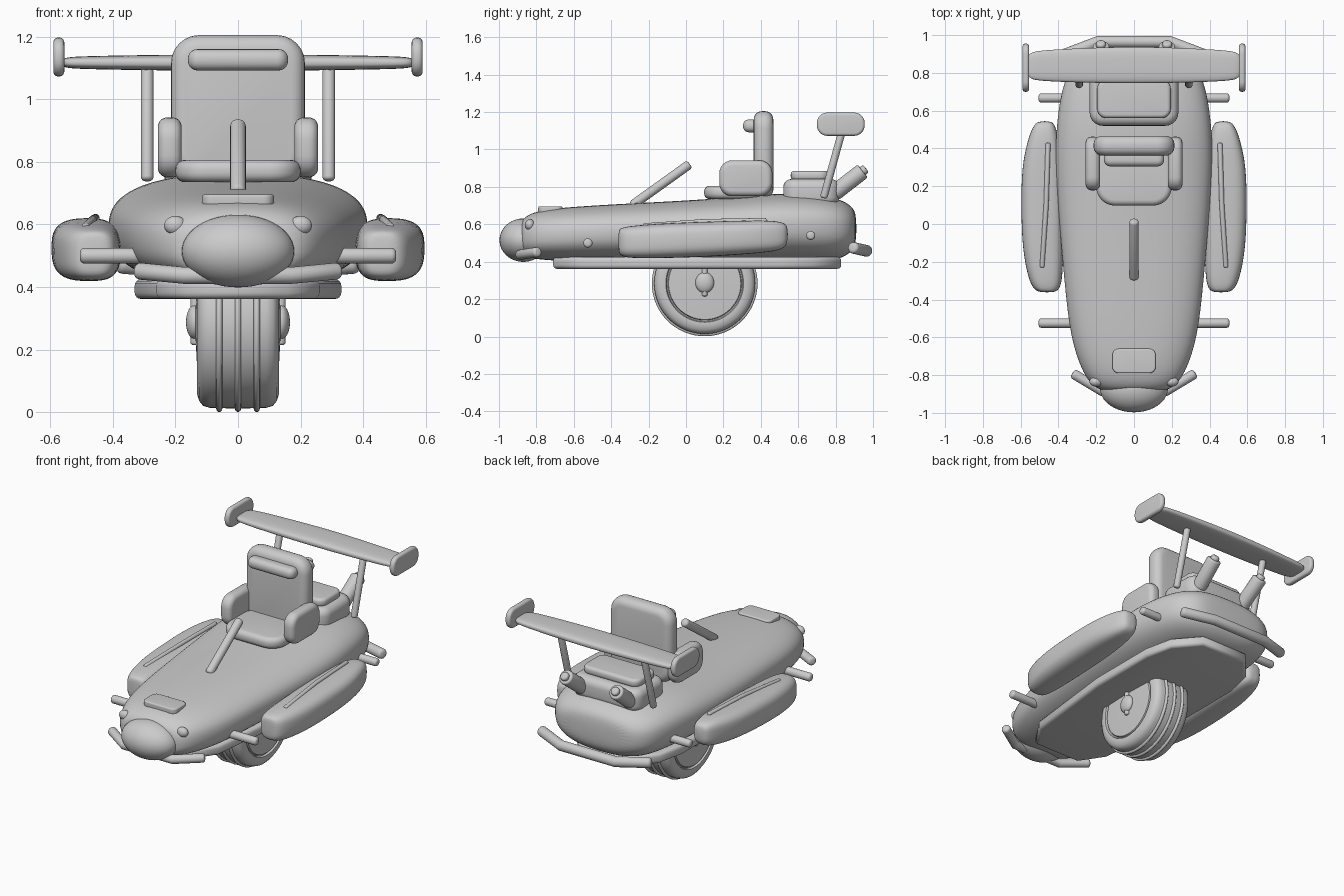
import bpy, bmesh, math
from mathutils import Vector

if "Cube" in bpy.data.objects:
    bpy.data.objects.remove(bpy.data.objects["Cube"])

GREY = bpy.data.materials.new("plain grey")
GREY.diffuse_color = (0.6, 0.6, 0.6, 1)
GREY.use_nodes = True
GREY.node_tree.nodes["Principled BSDF"].inputs["Base Color"].default_value = GREY.diffuse_color


def finish(name, bm, angle=40):
    bmesh.ops.recalc_face_normals(bm, faces=bm.faces)
    me = bpy.data.meshes.new(name)
    bm.to_mesh(me)
    bm.free()
    ob = bpy.data.objects.new(name, me)
    bpy.context.collection.objects.link(ob)
    me.materials.append(GREY)
    me.shade_smooth()
    me.set_sharp_from_angle(angle=math.radians(angle))
    return ob


def bevel(ob, width, segs=4, angle=50):
    m = ob.modifiers.new("round", 'BEVEL')
    m.width, m.segments = width, segs
    m.limit_method, m.angle_limit = 'ANGLE', math.radians(angle)
    ob.data.set_sharp_from_angle(angle=math.pi)
    return ob


def loft(name, stations, power=2.5, n=32, smooth=2):
    """Rounded sections along y: (y, half width, centre x, z bottom, z widest, z top)."""
    bm, rings = bmesh.new(), []
    for y, hw, cx, zb, zm, zt in stations:
        ring = []
        for i in range(n):
            a = 2 * math.pi * i / n
            c, s = math.cos(a), math.sin(a)
            u = math.copysign(abs(c) ** (2 / power), c)
            v = math.copysign(abs(s) ** (2 / power), s)
            z = zm + v * ((zt - zm) if v > 0 else (zm - zb))
            ring.append(bm.verts.new((cx + hw * u, y, z)))
        rings.append(ring)
    for a, b in zip(rings, rings[1:]):
        for i in range(n):
            bm.faces.new((a[i], a[(i + 1) % n], b[(i + 1) % n], b[i]))
    bm.faces.new(rings[0])
    bm.faces.new(rings[-1])
    ob = finish(name, bm, 180)
    if smooth:
        ob.modifiers.new("smooth", 'SUBSURF').levels = smooth
        ob.modifiers["smooth"].render_levels = smooth
    return ob


def box(name, lo, hi, r, corner=0):
    """Rounded box from min to max corner; 'corner' pre-rounds the edges along the thin axis."""
    lo, hi = Vector(lo), Vector(hi)
    bm = bmesh.new()
    bmesh.ops.create_cube(bm, size=1)
    for v in bm.verts:
        v.co = (lo + hi) / 2 + Vector(a * b for a, b in zip(v.co, hi - lo))
    if corner:
        d = hi - lo
        k = min(range(3), key=lambda i: d[i])
        edges = [e for e in bm.edges if abs(e.verts[0].co[k] - e.verts[1].co[k]) > 1e-5]
        bmesh.ops.bevel(bm, geom=edges, offset=corner, segments=6, profile=0.5, affect='EDGES')
    return bevel(finish(name, bm), r, 5)


def ball(name, c, r):
    bm = bmesh.new()
    bmesh.ops.create_uvsphere(bm, u_segments=40, v_segments=24, radius=1)
    for v in bm.verts:
        v.co = Vector(c) + Vector(a * b for a, b in zip(v.co, r))
    return finish(name, bm, 180)


def tube(name, pts, r, round_end=0.6, sides=20):
    """Round bar through the points, with rounded ends."""
    pts = [Vector(p) for p in pts]
    bm, rings = bmesh.new(), []
    for i, p in enumerate(pts):
        d = (pts[min(i + 1, len(pts) - 1)] - pts[max(i - 1, 0)]).normalized()
        q = Vector((0, 0, 1)).rotation_difference(d)
        rings.append([bm.verts.new(p + q @ Vector((r * math.cos(t), r * math.sin(t), 0)))
                      for t in (2 * math.pi * k / sides for k in range(sides))])
    for a, b in zip(rings, rings[1:]):
        # match ring starts to avoid twist
        off = min(range(sides), key=lambda o: sum(
            (a[k].co - b[(k + o) % sides].co).length for k in range(0, sides, 4)))
        b[:] = b[off:] + b[:off]
        for k in range(sides):
            bm.faces.new((a[k], a[(k + 1) % sides], b[(k + 1) % sides], b[k]))
    bm.faces.new(rings[0])
    bm.faces.new(rings[-1])
    return bevel(finish(name, bm), r * round_end, 4, 60)


def revolve(name, profile, c, n=64):
    """Spin an (x, radius) profile round the x axis."""
    bm = bmesh.new()
    vs = [bm.verts.new((x, 0, r)) for x, r in profile]
    es = [bm.edges.new(p) for p in zip(vs, vs[1:])]
    bmesh.ops.spin(bm, geom=vs + es, cent=(0, 0, 0), axis=(1, 0, 0), angle=2 * math.pi, steps=n)
    bmesh.ops.remove_doubles(bm, verts=bm.verts, dist=1e-5)
    bmesh.ops.translate(bm, verts=bm.verts, vec=c)
    return finish(name, bm, 45)


# Hull and nose
loft("hull", [
    (-0.885, 0.15, 0, .46, .53, .60), (-0.87, 0.205, 0, .43, .53, .635),
    (-0.80, 0.27, 0, .41, .54, .675), (-0.60, 0.34, 0, .40, .55, .695),
    (-0.30, 0.37, 0, .40, .57, .712), (0.0, 0.397, 0, .40, .58, .727),
    (0.30, 0.418, 0, .40, .59, .748), (0.50, 0.415, 0, .40, .60, .768),
    (0.70, 0.388, 0, .40, .60, .758), (0.82, 0.345, 0, .41, .59, .737),
    (0.885, 0.28, 0, .45, .58, .70), (0.912, 0.19, 0, .50, .58, .655)])
ball("nose", (0, -0.87, 0.515), (0.18, 0.127, 0.116))
box("front_hatch", (-0.115, -0.79, 0.66), (0.115, -0.66, 0.696), 0.008, 0.035)

# Underside plate
half = [(.16, -.71), (.26, -.56), (.33, .05), (.33, .5), (.29, .68), (.16, .83)]
bm = bmesh.new()
f = bm.faces.new([bm.verts.new((x, y, .362)) for x, y in
                  half + [(-x, y) for x, y in reversed(half)]])
top = bmesh.ops.extrude_face_region(bm, geom=[f])["geom"]
bmesh.ops.translate(bm, vec=(0, 0, .063), verts=[g for g in top if isinstance(g, bmesh.types.BMVert)])
bevel(finish("underside_plate", bm), 0.02, 4, 60)

# Wheel, tread ribs and hubs
W = (0, 0.10, 0.284)
side = [(.138, 0), (.128, .193), (.118, .197), (.118, .203), (.13, .208), (.131, .225),
        (.124, .248), (.112, .263), (.09, .27)]
revolve("wheel", side + [(0, .272)] + [(-x, r) for x, r in reversed(side)], W)
for i, x in enumerate((-.06, 0, .06)):
    prof = [(x + .01 * math.cos(a), .272 + .011 * math.sin(a))
            for a in (2 * math.pi * k / 10 for k in range(11))]
    revolve(f"tread_rib_{i}", prof, W)

for s, n in ((-1, "left"), (1, "right")):
    ball(f"{n}_hub", (s * .138, .10, .288), (.028, .05, .055))
    tube(f"{n}_wheel_strut", [(s * .137, .10, .215), (s * .137, .10, .42)], .015)

    # Side pods with top rail
    loft(f"{n}_side_pod", [
        (-.362, .035, s * .46, .455, .51, .565), (-.35, .065, s * .462, .43, .505, .58),
        (-.30, .09, s * .468, .418, .505, .592), (-.13, .11, s * .483, .418, .515, .605),
        (.10, .113, s * .485, .425, .525, .614), (.30, .11, s * .485, .438, .535, .62),
        (.44, .085, s * .48, .45, .54, .622), (.52, .06, s * .475, .465, .545, .612),
        (.545, .035, s * .472, .50, .55, .59)], 3, 24)
    tube(f"{n}_pod_rail", [(s * .487, -.23, .592), (s * .465, .1, .615), (s * .455, .43, .621)], .013)

    # Side pegs and headlights
    tube(f"{n}_front_peg", [(s * .25, -.525, .50), (s * .505, -.525, .50)], .025)
    tube(f"{n}_rear_peg", [(s * .30, .667, .54), (s * .505, .667, .54)], .024)
    ball(f"{n}_headlight", (s * .20, -.835, .597), (.036, .026, .03))

    # Armrests
    box(f"{n}_armrest", (.18 * s if s > 0 else -.256, .178, .75),
        (.256 if s > 0 else -.18, .462, .942), .03, .07)

    # Exhaust pipes
    base, tip = Vector((s * .165, .79, .765)), Vector((s * .175, .945, .885))
    tube(f"{n}_exhaust", [base, tip], .044, .25)
    d = (tip - base).normalized()
    tube(f"{n}_exhaust_tip", [tip - d * .03, tip + d * .022], .026, .5)

    # Wing struts and end plates
    tube(f"{n}_wing_strut", [(s * .29, .735, .74), (s * .29, .835, 1.10)], .02)
    box(f"{n}_wing_end_plate", (.555 if s > 0 else -.59, .70, 1.073),
        (.59 if s > 0 else -.555, .955, 1.197), .015, .055)

# Wing, lofted along its span
wing = loft("rear_wing", [
    (-.565, .045, -.838, 1.108, 1.117, 1.126), (-.55, .07, -.838, 1.10, 1.117, 1.134),
    (-.50, .082, -.838, 1.096, 1.117, 1.138), (-.25, .093, -.84, 1.092, 1.117, 1.142),
    (0, .098, -.842, 1.09, 1.117, 1.145), (.25, .093, -.84, 1.092, 1.117, 1.142),
    (.50, .082, -.838, 1.096, 1.117, 1.138), (.55, .07, -.838, 1.10, 1.117, 1.134),
    (.565, .045, -.838, 1.108, 1.117, 1.126)], 3, 24)
wing.rotation_euler.z = -math.pi / 2

# Seat
box("seat_cushion", (-.20, .097, .735), (.20, .42, .806), .03, .10)
box("seat_back", (-.214, .362, .74), (.214, .467, 1.205), .045, .09)
box("head_pillow", (-.16, .305, 1.092), (.16, .39, 1.16), .03, .035)

# Control stick
tube("control_stick", [(0, -.29, .70), (0, .02, .922)], .025)

# Engine deck behind the seat
box("engine_block", (-.235, .52, .70), (.235, .82, .842), .045, .07)
box("engine_cover", (-.195, .56, .835), (.195, .765, .886), .02, .05)

# Bumpers
tube("front_bumper", [(-.325, -.79, .452), (-.17, -.885, .437), (.17, -.885, .437), (.325, -.79, .452)], .027)
tube("rear_bumper", [(-.385, .89, .475), (-.19, .965, .458), (.19, .965, .458), (.385, .89, .475)], .031)
